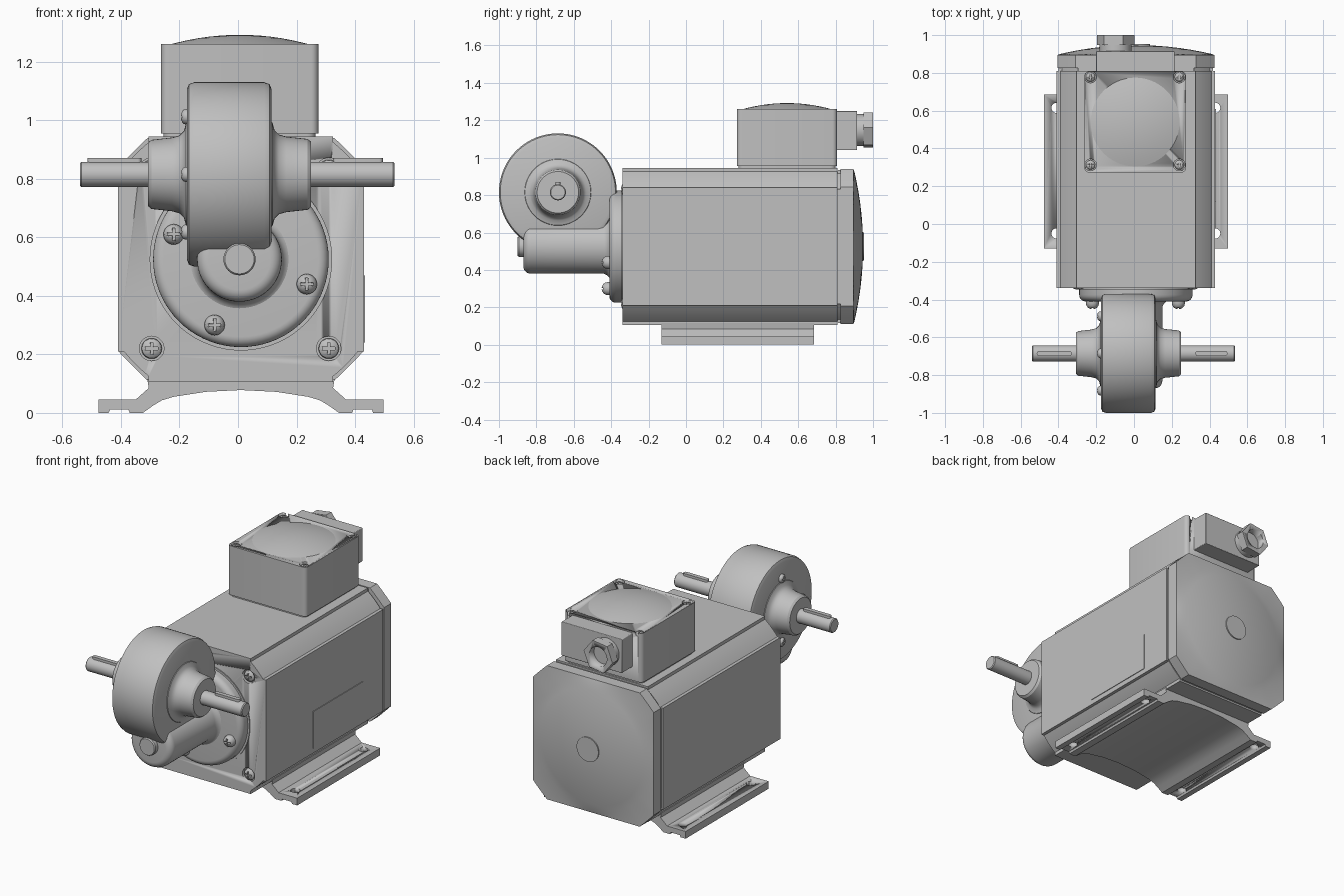
import bpy, bmesh, math
from math import sin, cos, pi, radians

if "Cube" in bpy.data.objects:
    bpy.data.objects.remove(bpy.data.objects["Cube"])

grey = bpy.data.materials.new("machine grey")
grey.diffuse_color = (0.527, 0.527, 0.527, 1)
grey.use_nodes = True
grey.node_tree.nodes["Principled BSDF"].inputs["Base Color"].default_value = grey.diffuse_color
CX, CZ = 0.01, 0.525            # motor axis
WY, WZ = -0.685, 0.815          # output shaft axis


def finish(name, bm, angle=30):
    bmesh.ops.remove_doubles(bm, verts=bm.verts, dist=1e-5)
    bmesh.ops.recalc_face_normals(bm, faces=bm.faces)
    me = bpy.data.meshes.new(name)
    bm.to_mesh(me)
    bm.free()
    me.materials.append(grey)
    ob = bpy.data.objects.new(name, me)
    bpy.context.collection.objects.link(ob)
    bpy.ops.object.select_all(action='DESELECT')
    ob.select_set(True)
    bpy.context.view_layer.objects.active = ob
    bpy.ops.object.shade_smooth_by_angle(angle=radians(angle))
    return ob


def place(axis, u, v, t):
    return {'X': (t, u, v), 'Y': (u, t, v), 'Z': (u, v, t)}[axis]


def lathe(name, axis, c, prof, n=48, turn=0.0):
    """Revolve (radius, position) points about an axis through c."""
    bm = bmesh.new()
    rings = [[bm.verts.new(place(axis, c[0] + r * cos(turn + 2 * pi * i / n),
                                 c[1] + r * sin(turn + 2 * pi * i / n), t))
              for i in range(n)] for r, t in prof]
    for a, b in zip(rings, rings[1:]):
        for i in range(n):
            bm.faces.new((a[i], a[(i + 1) % n], b[(i + 1) % n], b[i]))
    return finish(name, bm)


def prism(name, axis, pts, t0, t1, bevel=0.0):
    """Extrude an outline along an axis."""
    bm = bmesh.new()
    a = [bm.verts.new(place(axis, u, v, t0)) for u, v in pts]
    b = [bm.verts.new(place(axis, u, v, t1)) for u, v in pts]
    bm.faces.new(a)
    bm.faces.new(b)
    for i in range(len(pts)):
        j = (i + 1) % len(pts)
        bm.faces.new((a[i], a[j], b[j], b[i]))
    ob = finish(name, bm)
    if bevel:
        m = ob.modifiers.new("edge", 'BEVEL')
        m.width, m.segments, m.limit_method = bevel, 3, 'ANGLE'
    return ob


def rect(u0, u1, v0, v1, r=0.0):
    if not r:
        return [(u0, v0), (u1, v0), (u1, v1), (u0, v1)]
    out = []
    for k, (u, v) in enumerate([(u1 - r, v1 - r), (u0 + r, v1 - r), (u0 + r, v0 + r), (u1 - r, v0 + r)]):
        out += [(u + r * cos(pi / 2 * (k + i / 5)), v + r * sin(pi / 2 * (k + i / 5))) for i in range(6)]
    return out


def cut(ob, cutter):
    m = ob.modifiers.new("cut", 'BOOLEAN')
    m.operation, m.object, m.solver = 'DIFFERENCE', cutter, 'EXACT'
    cutter.hide_render = True
    cutter.hide_set(True)


def arc(r, c, p, a0, a1, n=6):
    """Fillet points of a lathe profile, angles in degrees."""
    return [(c + r * cos(radians(a0 + (a1 - a0) * i / n)),
             p + r * sin(radians(a0 + (a1 - a0) * i / n))) for i in range(n + 1)]


def screw(name, axis, c, t, d, r, h):
    """Pan-head screw rising from t in direction d, with a cross slot."""
    prof = [(0, t), (r, t), (r, t + d * h * .35)]
    prof += [(r * cos(a), t + d * h * (.35 + .65 * sin(a))) for a in (.4, .8, 1.2)] + [(0, t + d * h)]
    ob = lathe(name, axis, c, prof, 20)
    lo, hi = sorted((t + d * h * .6, t + d * h * 1.5))
    for w, l in ((.13 * r, .6 * r), (.6 * r, .13 * r)):
        cut(ob, prism(name + "_slot", axis, rect(c[0] - w, c[0] + w, c[1] - l, c[1] + l), lo, hi))


# Motor housing: square with stepped, rounded corners
quarter = [(0.42, 0.315), (0.40, 0.315)]
quarter += [(0.509 * cos(radians(a)), 0.509 * sin(radians(a))) for a in (40, 43.3, 46.7, 50)]
quarter += [(0.315, 0.40), (0.315, 0.42)]
outline = []
for k in range(4):
    q = k * pi / 2
    outline += [(CX + u * cos(q) - v * sin(q), CZ + u * sin(q) + v * cos(q)) for u, v in quarter]
housing = prism("motor_housing", 'Y', outline, -0.34, 0.81)
inner = [(CX + (u - CX) * .975, CZ + (v - CZ) * .975) for u, v in outline]
prism("housing_groove", 'Y', inner, 0.80, 0.835)

# Recessed corner screws on the front face
for i, u in enumerate((-0.295, 0.31)):
    for j, v in enumerate((0.22, 0.83)):
        cut(housing, lathe("screw_recess", 'Y', (u, v), [(0, -0.36), (.042, -0.36), (.042, -0.32), (0, -0.32)], 28))
        screw(f"corner_screw_{i}{j}", 'Y', (u, v), -0.318, -1, .035, .03)

# Rear cover: chamfered square that swells into a shallow dome
bm = bmesh.new()
N = 96
rings = []
levels = [(1, .825), (1, .895)] + [(k, .897 + .05 * (1 - k * k)) for k in (.96, .85, .7, .55, .4, .25, .1)]
for k, y in levels:
    ring = []
    for i in range(N):
        a = 2 * pi * i / N
        c, s = abs(cos(a)), abs(sin(a))
        edge = min(.415 / max(c, s), .735 / (c + s))
        r = edge if k == 1 else .415 * k
        ring.append(bm.verts.new((CX + r * cos(a), y, CZ + r * sin(a))))
    rings.append(ring)
for a, b in zip(rings, rings[1:]):
    for i in range(N):
        bm.faces.new((a[i], a[(i + 1) % N], b[(i + 1) % N], b[i]))
bm.faces.new(rings[0])
bm.faces.new(rings[-1])
finish("rear_cover", bm)
lathe("rear_cap", 'Y', (CX, CZ), [(0, .93), (.075, .93), (.075, .952), (0, .952)])

# Name plate on the right side
prism("side_plate", 'X', rect(.12, .61, .24, .47), CX + .418, CX + .424)

# Mounting foot with arched underside and bolt holes
half = [(.32, .115), (.315, .085), (.36, .045), (.487, .045), (.487, 0), (.452, 0), (.447, .012),
        (.385, .012), (.38, 0), (.335, 0), (.30, .025), (.27, .043), (.23, .055), (.12, .072)]
foot = prism("mounting_foot", 'Y', [(CX + u, v) for u, v in half] + [(CX, .078)] +
             [(CX - u, v) for u, v in reversed(half)], -0.13, 0.685)
for u in (-0.41, 0.43):
    for v in (-0.05, 0.615):
        cut(foot, lathe("bolt_hole", 'Z', (u, v), [(0, -.02), (.027, -.02), (.027, .06), (0, .06)], 24))

# Terminal box, domed lid and lid screws
prism("terminal_box_foot", 'Z', rect(-.255, .265, .28, .80, .03), .93, .96)
box = prism("terminal_box", 'Z', rect(-.263, .275, .272, .808, .025), .955, 1.26)
lathe("lid_dome", 'Z', (.006, .54), [(0, 1.25), (.235, 1.25), (.235, 1.26)] +
      [(.235 * k, 1.26 + .032 * (1 - k * k)) for k in (.9, .75, .6, .45, .3, .15, 0)], 64)
for i, u in enumerate((-.23, .24)):
    for j, v in enumerate((.313, .778)):
        cut(box, lathe("lid_recess", 'Z', (u, v), [(0, 1.235), (.031, 1.235), (.031, 1.28), (0, 1.28)], 24))
        screw(f"lid_screw_{i}{j}", 'Z', (u, v), 1.234, 1, .025, .024)

# Cable entry block and hexagonal gland
prism("entry_block", 'Y', rect(-.2, .215, 1.04, 1.25), .80, .915, .004)
G = (-.097, 1.148)
lathe("gland_collar", 'Y', G, [(0, .91), (.085, .91), (.085, .955), (0, .955)], 32)
lathe("gland_nut", 'Y', G, [(0, .948), (.1, .948), (.1, 1.0), (.062, 1.0)], 6, radians(8))
nut = bpy.data.objects["gland_nut"]
bpy.data.objects.remove(nut)
nut = lathe("gland_nut", 'Y', G, [(0, .948), (.1, .948), (.1, 1.0), (0, 1.0)], 6, radians(8))
cut(nut, lathe("gland_bore", 'Y', G, [(0, .955), (.06, .955), (.06, 1.02), (0, 1.02)], 32))

# Round gearbox flange with its screws
lathe("gear_flange", 'Y', (CX, CZ), [(0, -.33), (.312, -.33), (.312, -.346), (.30, -.346), (.30, -.375)] +
      arc(.035, .265, -.375, 0, -90) + [(0, -.41)], 72)
for i, c in enumerate([(-.22, .61), (.235, .44), (-.08, .30)]):
    screw(f"flange_screw_{i}", 'Y', c, -.40, -1, .035, .052)

# Worm barrel with flared root, rounded nose and end plug
lathe("worm_barrel", 'Y', (.005, CZ), [(0, -.40), (.18, -.405), (.165, -.411), (.153, -.422), (.145, -.44)] +
      arc(.04, .105, -.83, 0, -90) + [(0, -.87)], 56)
lathe("barrel_plug", 'Y', (.005, CZ), [(0, -.86), (.055, -.86), (.055, -.893), (.05, -.90), (0, -.90)], 32)

# Gear wheel casing
R = .315
lathe("wheel_casing", 'X', (WY, WZ), [(0, -.175), (R - .025, -.175), (R - .007, -.168), (R, -.15), (R, .09),
                                      (R - .007, .108), (R - .025, .115), (0, .115)], 80)
# Bearing hubs with flared roots
for name, d, x0, x1, r in (("left_hub", -1, -.17, -.308, .118), ("right_hub", 1, .11, .25, .121)):
    lathe(name, 'X', (WY, WZ), [(0, x0), (r + .06, x0), (r + .055, x0 + d * .008), (r + .03, x0 + d * .015),
                                (r + .015, x0 + d * .03), (r + .008, x0 + d * .055), (r, x1 - d * .012),
                                (r - .01, x1), (0, x1)], 48)
# Output shaft and keys
lathe("output_shaft", 'X', (WY, WZ), [(0, -.54), (.038, -.54), (.043, -.535), (.043, .53), (.038, .535), (0, .535)], 32)
for name, x0, x1 in (("left_key", -.515, -.33), ("right_key", .325, .495)):
    prism(name, 'Z', rect(x0, x1, WY - .013, WY + .013, .0125), WZ + .02, WZ + .056)

# Casing screws on the left face
for k in range(4):
    c = (WY + .197 * cos(k * pi / 2), WZ + .197 * sin(k * pi / 2))
    screw(f"casing_screw_{k}", 'X', c, -.17, -1, .026, .026)
